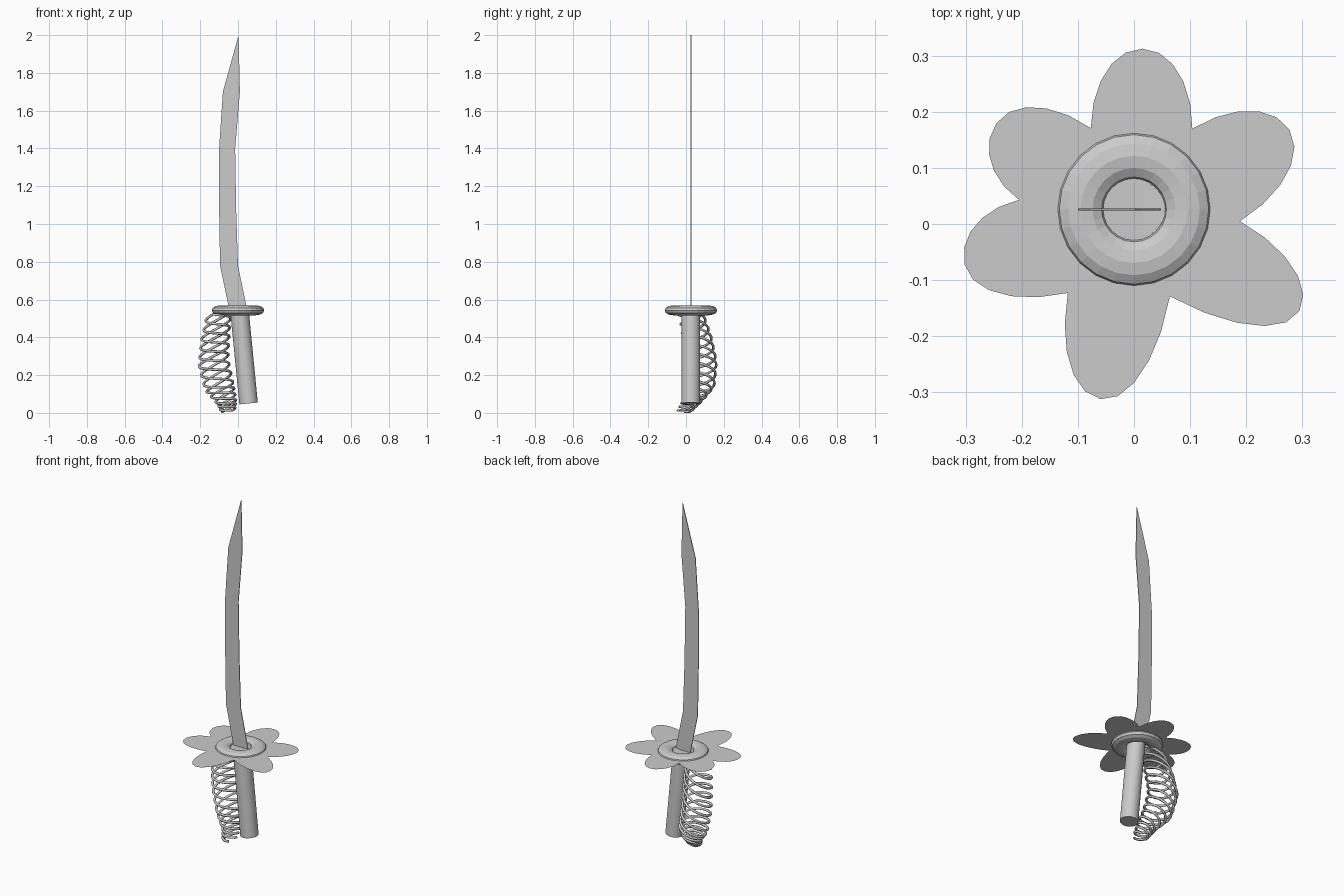
import bpy, bmesh, math
from mathutils import Vector

if "Cube" in bpy.data.objects:
    bpy.data.objects.remove(bpy.data.objects["Cube"])

CY = 0.026  # y of the sword's main axis


def mesh_object(name, bm):
    bmesh.ops.recalc_face_normals(bm, faces=bm.faces)
    me = bpy.data.meshes.new(name)
    bm.to_mesh(me)
    bm.free()
    ob = bpy.data.objects.new(name, me)
    bpy.context.collection.objects.link(ob)
    return ob


# Blade: paired edge stations (left x, right x, z), closed by a sharp tip
stations = [(-0.045, 0.05, 0.54), (-0.095, 0.0, 0.78), (-0.10, -0.01, 1.08),
            (-0.10, -0.015, 1.40), (-0.08, 0.01, 1.70)]
bm = bmesh.new()
rows = []
for y in (CY - 0.002, CY + 0.002):
    left = [bm.verts.new((l, y, z)) for l, r, z in stations]
    right = [bm.verts.new((r, y, z)) for l, r, z in stations]
    tip = bm.verts.new((0.003, y, 2.0))
    for i in range(len(stations) - 1):
        bm.faces.new((left[i], right[i], right[i + 1], left[i + 1]))
    bm.faces.new((left[-1], right[-1], tip))
    rows.append(left + [tip] + right[::-1])
front, back = rows
n = len(front)
for i in range(n):
    j = (i + 1) % n
    bm.faces.new((front[i], front[j], back[j], back[i]))
mesh_object("blade", bm)

# Ring guard: flattened torus
bpy.ops.mesh.primitive_torus_add(major_segments=24, minor_segments=12,
                                 major_radius=0.0955, minor_radius=0.0435,
                                 location=(0, CY, 0.543))
ring = bpy.context.object
ring.name = "ring_guard"
ring.scale.z = 0.6

# Flower guard: six irregular petals, each rounded between two valleys
valleys = [(-0.077, 0.171), (0.104, 0.170), (0.189, 0.005),
           (0.064, -0.129), (-0.118, -0.123), (-0.205, 0.043)]
tips = [(0.015, 0.3125), (0.277, 0.168), (0.295, -0.155),
        (-0.06, -0.312), (-0.302, -0.072), (-0.245, 0.180)]


def bezier(a, b, c, d, t):
    s = 1 - t
    return a * s**3 + b * 3 * s * s * t + c * 3 * s * t * t + d * t**3


outline = []
for i in range(6):
    a, tip, b = Vector(valleys[i]), Vector(tips[i]), Vector(valleys[(i + 1) % 6])
    axis = (tip - (a + b) / 2).normalized()

    def side(v):
        up = axis * (tip - v).dot(axis)
        across = v + up - tip
        return [bezier(v, v + up * 0.55, tip + across * 0.58, tip, k / 5) for k in range(6)]

    outline += side(a) + side(b)[::-1][1:-1]
bm = bmesh.new()
bm.faces.new([bm.verts.new((p.x, p.y, 0.55)) for p in outline])
bmesh.ops.triangulate(bm, faces=bm.faces[:])
mesh_object("flower_guard", bm)

# Grip: leaning cylinder
low, high = Vector((0.056, CY, 0.05)), Vector((0.007, CY, 0.549))
bpy.ops.mesh.primitive_cylinder_add(vertices=32, radius=0.049,
                                    depth=(high - low).length, location=(low + high) / 2)
grip = bpy.context.object
grip.name = "grip"
grip.rotation_euler = (high - low).to_track_quat('Z', 'Y').to_euler()
bpy.ops.object.shade_smooth_by_angle()

# Tendrils: coiled strands bowing out like a knuckle guard (z, x, y, radius)
path = [(0.53, -0.10, 0.025, 0.065), (0.40, -0.12, 0.06, 0.075),
        (0.27, -0.13, 0.085, 0.078), (0.14, -0.10, 0.075, 0.075),
        (0.06, -0.06, 0.03, 0.05), (0.008, -0.05, -0.01, 0.035)]


def path_at(t):
    f = t * (len(path) - 1)
    i = min(int(f), len(path) - 2)
    return [p + (q - p) * (f - i) for p, q in zip(path[i], path[i + 1])]


STRANDS, TURNS, STEPS = 3, 4.5, 80
for s in range(STRANDS):
    cu = bpy.data.curves.new("tendril_%d" % (s + 1), 'CURVE')
    cu.dimensions = '3D'
    cu.bevel_depth = 0.007
    cu.bevel_resolution = 1
    cu.use_fill_caps = True
    sp = cu.splines.new('POLY')
    sp.points.add(STEPS)
    for k in range(STEPS + 1):
        t = k / STEPS
        z, x, y, r = path_at(t)
        ang = 2 * math.pi * (TURNS * t + s / STRANDS)
        z = max(0.007, z + 0.25 * r * math.cos(ang))
        sp.points[k].co = (x + r * math.cos(ang), y + r * math.sin(ang), min(z, 0.54), 1)
    ob = bpy.data.objects.new(cu.name, cu)
    bpy.context.collection.objects.link(ob)
